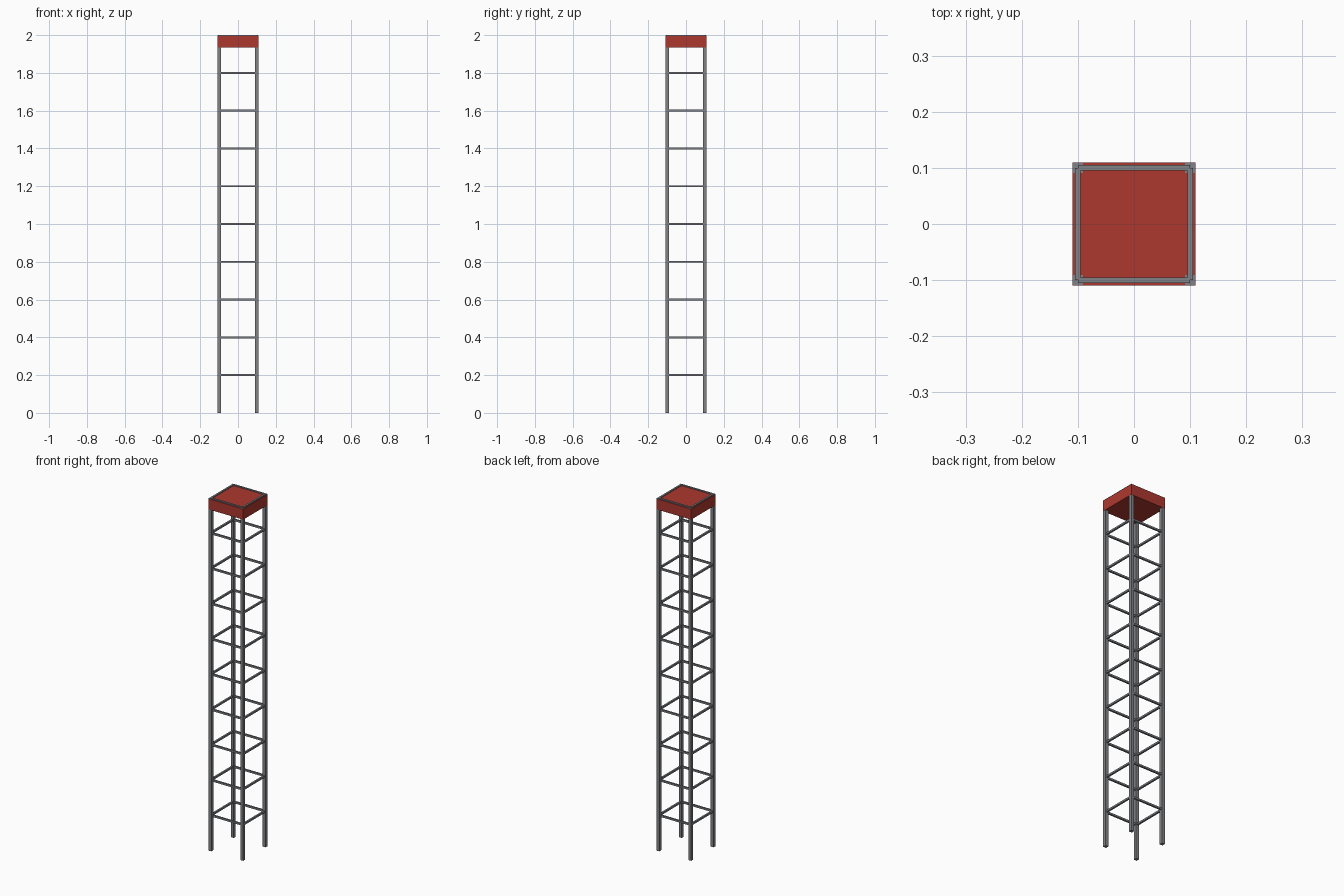
import bpy

cube = bpy.data.objects.get("Cube")
if cube:
    bpy.data.objects.remove(cube, do_unlink=True)


def material(name, rgb):
    m = bpy.data.materials.new(name)
    m.use_nodes = True
    m.diffuse_color = (*rgb, 1)
    m.node_tree.nodes["Principled BSDF"].inputs["Base Color"].default_value = (*rgb, 1)
    return m


steel = material("grey steel", (0.22, 0.225, 0.24))
red = material("red paint", (0.42, 0.04, 0.028))


def box(name, center, size, mat):
    bpy.ops.mesh.primitive_cube_add(size=1, location=center)
    ob = bpy.context.object
    ob.name = name
    ob.scale = size
    bpy.ops.object.transform_apply(location=False, rotation=False, scale=True)
    ob.data.materials.append(mat)
    return ob


HALF = 0.1       # leg centre distance from the axis
LEG = 0.018      # leg thickness
BAR = 0.01       # crossbar thickness
LEG_TOP = 1.997

# Four corner legs
for sx, side in ((1, "left"), (-1, "right")):
    for sy, end in ((-1, "front"), (1, "back")):
        box(f"{end}_{side}_leg", (sx * HALF, sy * HALF, LEG_TOP / 2),
            (LEG, LEG, LEG_TOP), steel)

# Crossbar rings up the tower, the last one framing the top
levels = [0.2 * i for i in range(1, 10)] + [2 - BAR / 2]
for i, z in enumerate(levels, 1):
    for s, end, side in ((-1, "front", "right"), (1, "back", "left")):
        box(f"{end}_crossbar_{i}", (0, s * HALF, z), (2 * HALF, BAR, BAR), steel)
        box(f"{side}_crossbar_{i}", (s * HALF, 0, z), (BAR, 2 * HALF, BAR), steel)

# Red cap enclosing the leg tops
CAP_LOW, CAP_HIGH = 1.935, 1.995
box("cap", (0, 0, (CAP_LOW + CAP_HIGH) / 2),
    (0.219, 0.219, CAP_HIGH - CAP_LOW), red)
